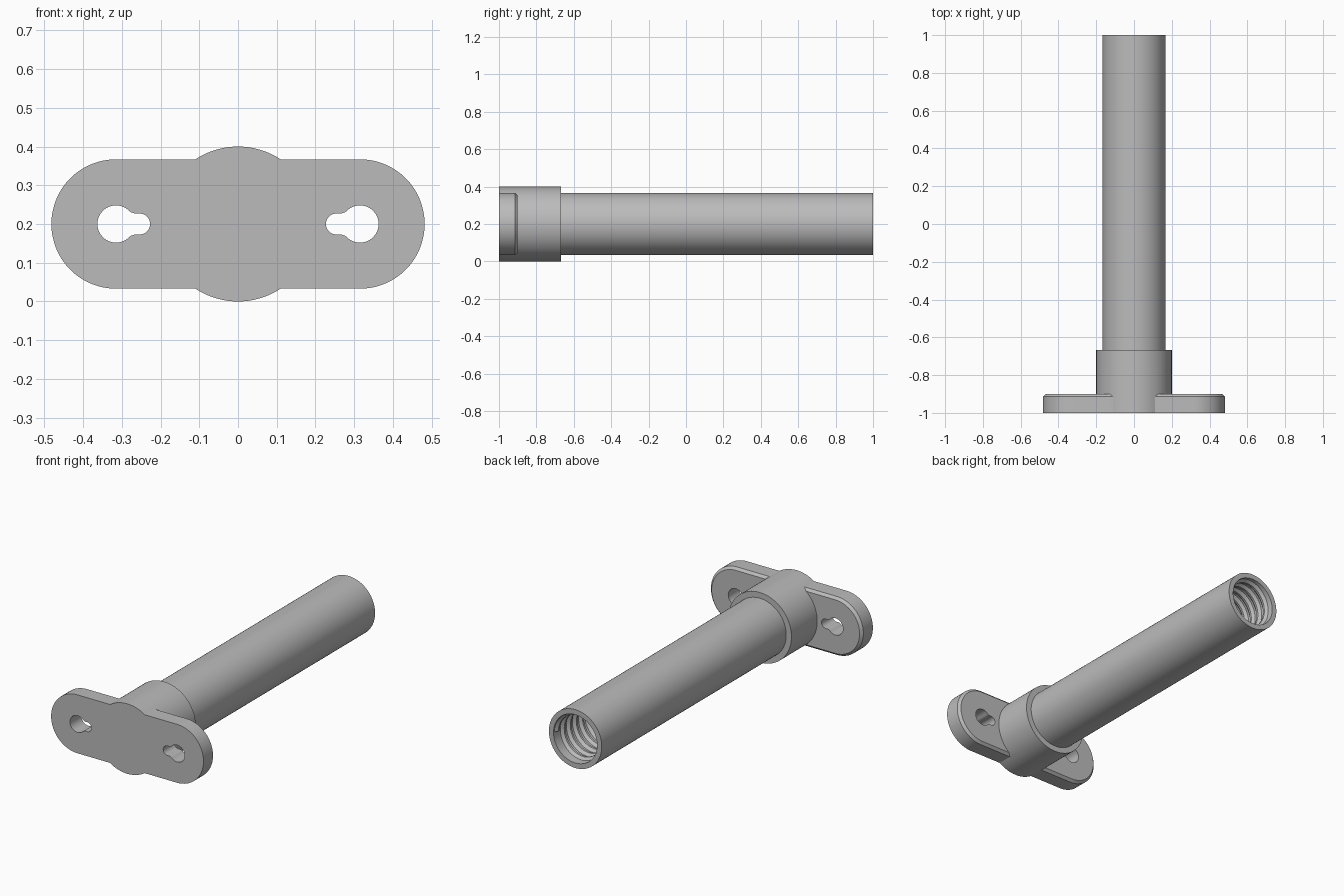
import bpy, bmesh
from math import cos, sin, pi, radians

default = bpy.data.objects.get("Cube")
if default:
    bpy.data.objects.remove(default, do_unlink=True)

AXIS_Z = 0.2      # height of the tube axis
LUG_X = 0.315     # centre of each rounded plate end

grey = bpy.data.materials.new("satin_grey")
grey.use_nodes = True
grey.diffuse_color = (0.5, 0.5, 0.5, 1)
grey.node_tree.nodes["Principled BSDF"].inputs["Base Color"].default_value = (0.5, 0.5, 0.5, 1)


def arc(cx, cz, r, start, end, n):
    """Points (x, z) along an arc, angles in degrees."""
    angles = [radians(start + (end - start) * i / n) for i in range(n + 1)]
    return [(cx + r * cos(a), cz + r * sin(a)) for a in angles]


def circle(r):
    return arc(0, 0, r, 0, 360, 96)[:-1]


def stadium(r):
    return arc(LUG_X, 0, r, -90, 90, 32) + arc(-LUG_X, 0, r, 90, 270, 32)


def keyhole(side):
    """Round hole with a filleted narrow slot pointing to the middle."""
    upper = arc(LUG_X, 0, 0.048, 0, 133, 20)
    upper += arc(0.262, 0.057, 0.03, -47, -90, 8)
    upper += arc(0.254, 0, 0.027, 90, 180, 12)
    lower = [(x, -z) for x, z in reversed(upper[1:-1])]
    return [(side * x, z) for x, z in upper + lower]


def loft(name, sections, capped=True):
    """Skin a list of (y, outline) sections placed along the tube axis."""
    bm = bmesh.new()
    rings = [[bm.verts.new((x, y, z + AXIS_Z)) for x, z in outline]
             for y, outline in sections]
    n = len(rings[0])
    for a, b in zip(rings, rings[1:]):
        for i in range(n):
            j = (i + 1) % n
            bm.faces.new((a[i], a[j], b[j], b[i]))
    if capped:
        bm.faces.new(rings[0])
        bm.faces.new(rings[-1])
    return finish(name, bm)


def finish(name, bm):
    bmesh.ops.recalc_face_normals(bm, faces=bm.faces)
    mesh = bpy.data.meshes.new(name)
    bm.to_mesh(mesh)
    bm.free()
    mesh.materials.append(grey)
    obj = bpy.data.objects.new(name, mesh)
    bpy.context.collection.objects.link(obj)
    return obj


def combine(target, other, operation):
    """Apply a boolean and discard the second solid."""
    mod = target.modifiers.new(operation, 'BOOLEAN')
    mod.object, mod.operation, mod.solver = other, operation, 'EXACT'
    bpy.ops.object.select_all(action='DESELECT')
    bpy.context.view_layer.objects.active = target
    target.select_set(True)
    bpy.ops.object.modifier_apply(modifier=mod.name)
    bpy.data.objects.remove(other, do_unlink=True)


def smooth(obj):
    bpy.ops.object.select_all(action='DESELECT')
    bpy.context.view_layer.objects.active = obj
    obj.select_set(True)
    bpy.ops.object.shade_smooth_by_angle(angle=radians(30))


# Collar and hollow tube
body = loft("tube_and_mount", [
    (-1, circle(0.2)), (-0.667, circle(0.2)),
    (-0.667, circle(0.167)), (1, circle(0.167)),
    (1, circle(0.138)), (-0.6, circle(0.138))])

# Mounting plate with chamfered back edge and two keyholes
plate = loft("mounting_plate", [
    (-1, stadium(0.167)), (-0.914, stadium(0.167)), (-0.9, stadium(0.153))])
for side in (-1, 1):
    cutter = loft("keyhole_cutter", [(-1.1, keyhole(side)), (-0.8, keyhole(side))])
    cutter.hide_render = True
    combine(plate, cutter, 'DIFFERENCE')
combine(body, plate, 'UNION')
smooth(body)

# Internal screw thread, a ridge wound along the bore
PITCH, STEPS, TURNS = 0.055, 48, 27
PROFILE = ((0.141, -0.024), (0.124, -0.006), (0.124, 0.006), (0.141, 0.024))
bm = bmesh.new()
rows = []
for i in range(TURNS * STEPS + 1):
    a = 2 * pi * i / STEPS
    y = 0.972 - PITCH * i / STEPS
    rows.append([bm.verts.new((r * cos(a), y + dy, AXIS_Z + r * sin(a)))
                 for r, dy in PROFILE])
for a, b in zip(rows, rows[1:]):
    for k in range(4):
        m = (k + 1) % 4
        bm.faces.new((a[k], a[m], b[m], b[k]))
bm.faces.new(rows[0])
bm.faces.new(rows[-1])
smooth(finish("internal_thread", bm))
